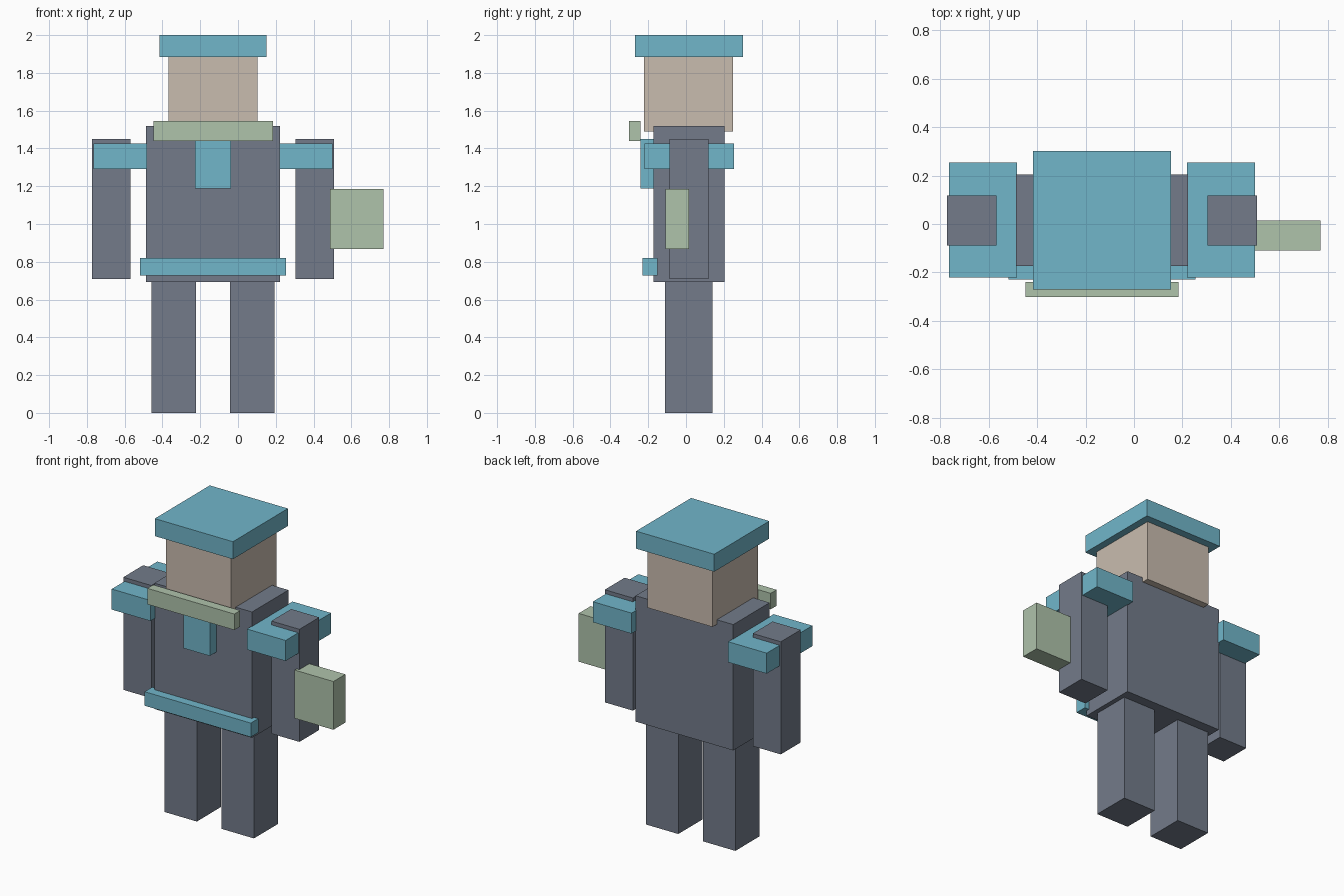
import bpy

cube = bpy.data.objects.get("Cube")
if cube:
    bpy.data.objects.remove(cube, do_unlink=True)

MID = -0.132  # x of the body's centre line


def material(name, rgb):
    """Flat material from an 8-bit display colour."""
    linear = [((c / 255 + 0.055) / 1.055) ** 2.4 for c in rgb] + [1.0]
    mat = bpy.data.materials.new(name)
    mat.use_nodes = True
    mat.diffuse_color = linear
    bsdf = next(n for n in mat.node_tree.nodes if n.type == "BSDF_PRINCIPLED")
    bsdf.inputs["Base Color"].default_value = linear
    return mat


slate = material("slate_grey", (115, 123, 138))
blue = material("sky_blue", (113, 182, 202))
skin = material("warm_beige", (201, 188, 175))
green = material("sage_green", (175, 195, 171))


def box(name, mat, x, y, z):
    """Box spanning the given (low, high) ranges."""
    spans = (x, y, z)
    bpy.ops.mesh.primitive_cube_add(size=1, location=[(a + b) / 2 for a, b in spans])
    obj = bpy.context.object
    obj.name = obj.data.name = name
    obj.scale = [b - a for a, b in spans]
    bpy.ops.object.transform_apply(location=False, rotation=False, scale=True)
    obj.data.materials.append(mat)
    return obj


def centred(name, mat, half, y, z):
    return box(name, mat, (MID - half, MID + half), y, z)


def pair(name, mat, inner, outer, y, z):
    """Matching boxes either side of the centre line."""
    box("left_" + name, mat, (MID + inner, MID + outer), y, z)
    box("right_" + name, mat, (MID - outer, MID - inner), y, z)


# Body and head
centred("torso", slate, 0.355, (-0.173, 0.205), (0.693, 1.52))
centred("head", skin, 0.236, (-0.222, 0.25), (1.49, 1.887))
centred("hat", blue, 0.284, (-0.27, 0.301), (1.885, 2.0))

# Limbs and shoulder pads
pair("leg", slate, 0.09, 0.325, (-0.11, 0.14), (0, 0.70))
pair("arm", slate, 0.436, 0.64, (-0.088, 0.118), (0.71, 1.45))
pair("shoulder_pad", blue, 0.351, 0.632, (-0.22, 0.253), (1.29, 1.425))

# Clothing details
centred("collar", green, 0.316, (-0.301, -0.24), (1.44, 1.545))
centred("tie", blue, 0.095, (-0.24, -0.165), (1.187, 1.45))
centred("belt", blue, 0.386, (-0.23, -0.152), (0.728, 0.82))

# Bag held beside the left arm
box("bag", green, (0.488, 0.77), (-0.109, 0.015), (0.868, 1.185))
